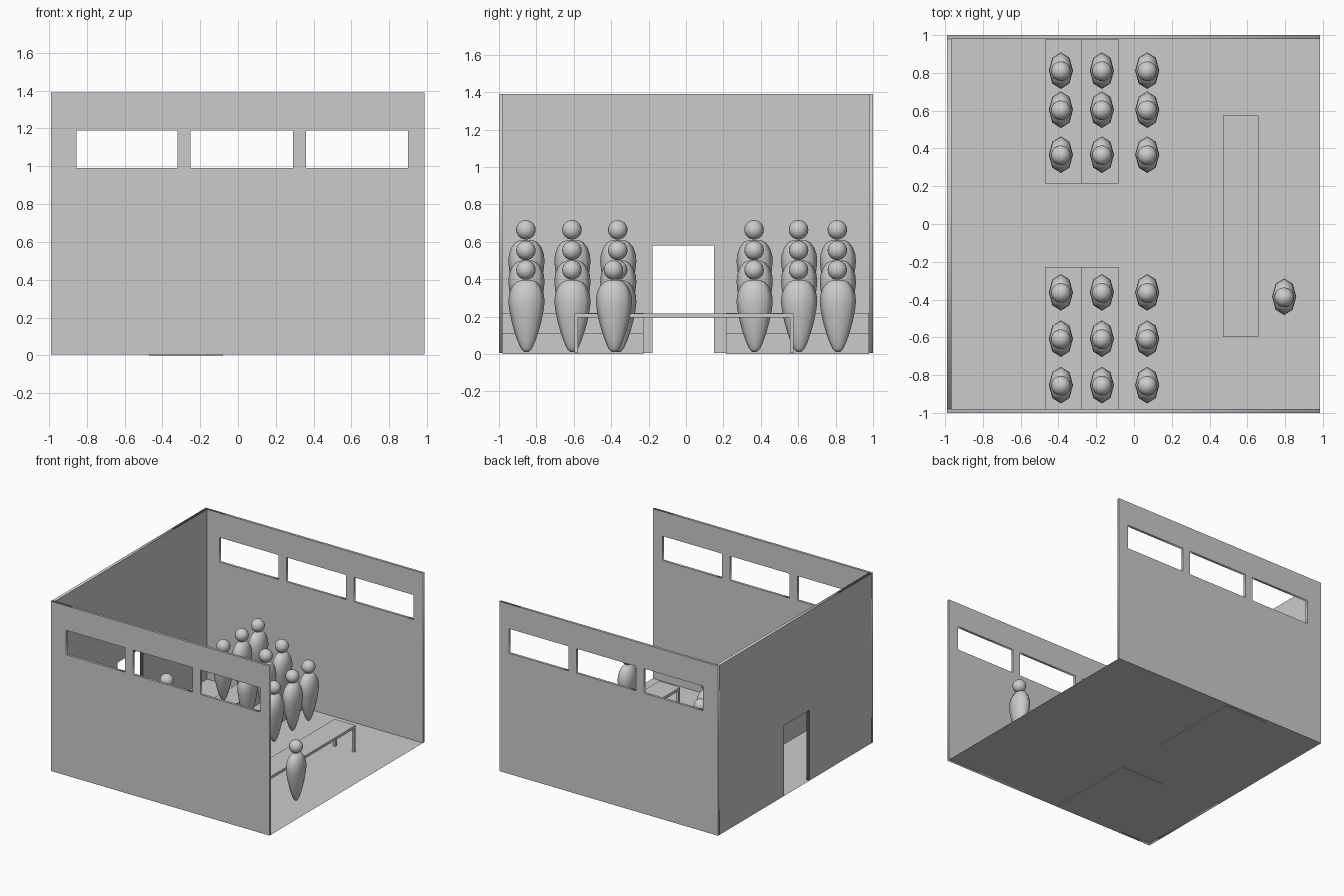
import bpy, bmesh
from math import pi, sin, cos, radians

if "Cube" in bpy.data.objects:
    bpy.data.objects.remove(bpy.data.objects["Cube"])


def add_mesh(name, bm, smooth=False):
    me = bpy.data.meshes.new(name)
    bmesh.ops.recalc_face_normals(bm, faces=bm.faces)
    for f in bm.faces:
        f.smooth = smooth
    bm.to_mesh(me)
    bm.free()
    ob = bpy.data.objects.new(name, me)
    bpy.context.collection.objects.link(ob)
    return ob


def box(name, x0, x1, y0, y1, z0, z1):
    bm = bmesh.new()
    bmesh.ops.create_cube(bm, size=1)
    for v in bm.verts:
        v.co = ((x0 + x1) / 2 + v.co.x * (x1 - x0),
                (y0 + y1) / 2 + v.co.y * (y1 - y0),
                (z0 + z1) / 2 + v.co.z * (z1 - z0))
    return add_mesh(name, bm)


def rect(x0, x1, z0, z1):
    return [(x0, z0), (x1, z0), (x1, z1), (x0, z1)]


def wall(name, loops, thickness, loc, rot):
    """Flat outline (first loop) with holes (other loops), given thickness."""
    cu = bpy.data.curves.new(name, 'CURVE')
    cu.dimensions = '2D'
    cu.fill_mode = 'BOTH'
    cu.extrude = thickness / 2
    for pts in loops:
        sp = cu.splines.new('POLY')
        sp.points.add(len(pts) - 1)
        for p, co in zip(sp.points, pts):
            p.co = (co[0], co[1], 0, 1)
        sp.use_cyclic_u = True
    ob = bpy.data.objects.new(name, cu)
    ob.location, ob.rotation_euler = loc, rot
    bpy.context.collection.objects.link(ob)
    bpy.ops.object.select_all(action='DESELECT')
    ob.select_set(True)
    bpy.context.view_layer.objects.active = ob
    bpy.ops.object.convert(target='MESH')


# Floor sheet
bm = bmesh.new()
bm.faces.new([bm.verts.new((x, y, 0.005)) for x, y in rect(-0.99, 0.985, -1, 1)])
add_mesh("floor", bm)

# Side walls with three windows each
windows = [rect(a, b, 0.99, 1.19) for a, b in ((-0.855, -0.32), (-0.25, 0.29), (0.36, 0.90))]
for side, y in (("near", -0.99), ("far", 0.99)):
    wall(side + "_side_wall", [rect(-0.99, 0.985, 0.005, 1.39)] + windows,
         0.02, (0, y, 0), (radians(90), 0, 0))

# End wall with doorway
wall("door_wall", [[(-0.98, 0.005), (-0.178, 0.005), (-0.178, 0.58), (0.15, 0.58),
                    (0.15, 0.005), (0.98, 0.005), (0.98, 1.39), (-0.98, 1.39)]],
     0.025, (-0.9775, 0, 0), (radians(90), 0, radians(90)))

# Stepped risers on both sides of the aisle
for side, y0, y1 in (("left", -0.98, -0.227), ("right", 0.215, 0.978)):
    box(side + "_low_riser", -0.275, -0.08, y0, y1, 0, 0.11)
    box(side + "_high_riser", -0.47, -0.275, y0, y1, 0, 0.22)

# Long table
box("table_top", 0.47, 0.66, -0.597, 0.575, 0.195, 0.217)
for i, x in enumerate((0.47, 0.64)):
    for j, y in enumerate((-0.597, 0.555)):
        box(f"table_leg_{i}{j}", x, x + 0.02, y, y + 0.02, 0.005, 0.196)

# Figure body: (half width, height) profile, lathed with 8 sides and flattened in x
PROFILE = [(0.012, 0.005), (0.03, 0.025), (0.048, 0.065), (0.065, 0.115), (0.08, 0.17),
           (0.092, 0.23), (0.097, 0.275), (0.093, 0.315), (0.08, 0.35), (0.058, 0.378), (0.03, 0.39)]


def make_body():
    bm = bmesh.new()
    n = 8
    rings = [[bm.verts.new((0.66 * r * cos(2 * pi * k / n), r * sin(2 * pi * k / n), z))
              for k in range(n)] for r, z in PROFILE]
    for a, b in zip(rings, rings[1:]):
        for k in range(n):
            bm.faces.new((a[k], a[(k + 1) % n], b[(k + 1) % n], b[k]))
    bm.faces.new(rings[0])
    bm.faces.new(rings[-1])
    return bm


def figure(name, x, y, z):
    add_mesh(name + "_body", make_body(), True).location = (x, y, z)
    bm = bmesh.new()
    bmesh.ops.create_uvsphere(bm, u_segments=20, v_segments=12, radius=0.052)
    add_mesh(name + "_head", bm, True).location = (x, y - 0.003, z + 0.444)


# Three rows of seated audience, plus one speaker
for row, (x, z) in enumerate(((0.07, 0.005), (-0.17, 0.11), (-0.387, 0.22))):
    for col, y in enumerate((-0.853, -0.607, -0.362, 0.367, 0.605, 0.812)):
        figure(f"audience_{row}{col}", x, y, z)
figure("speaker", 0.795, -0.385, 0.005)
